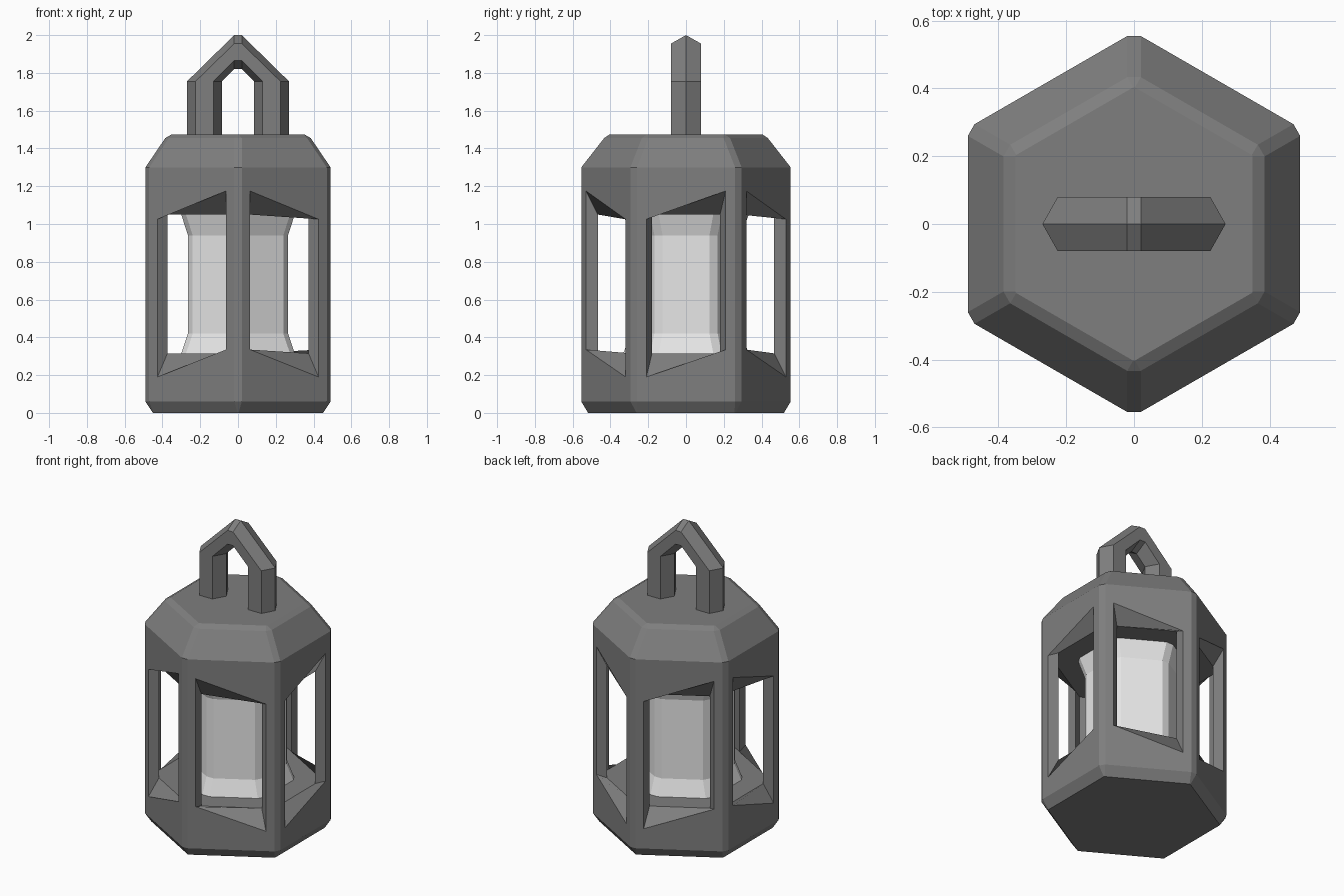
import bpy, bmesh, math
from mathutils import Vector

if "Cube" in bpy.data.objects:
    bpy.data.objects.remove(bpy.data.objects["Cube"])

def material(name, v):
    m = bpy.data.materials.new(name)
    m.diffuse_color = (v, v, v, 1)
    m.use_nodes = True
    m.node_tree.nodes["Principled BSDF"].inputs["Base Color"].default_value = m.diffuse_color
    return m

metal = material("dark grey metal", 0.21)
glow = material("pale candle", 0.8)

def finish(name, bm, mat):
    bmesh.ops.remove_doubles(bm, verts=bm.verts, dist=0.0005)
    bmesh.ops.recalc_face_normals(bm, faces=bm.faces)
    me = bpy.data.meshes.new(name)
    bm.to_mesh(me)
    bm.free()
    me.materials.append(mat)
    ob = bpy.data.objects.new(name, me)
    bpy.context.collection.objects.link(ob)
    return ob

def face(bm, pts):
    bm.faces.new([bm.verts.new(p) for p in pts])

def side_pt(k, d, t, z):
    """Point on hexagon side k: d outward from the axis, t along the side."""
    a = math.radians(60 * k)
    return Vector((d * math.cos(a) - t * math.sin(a),
                   d * math.sin(a) + t * math.cos(a), z))

def hex_ring(d, z, cut):
    """Hexagon of apothem d with clipped corners (12 points)."""
    t = d / math.sqrt(3) - cut
    return [side_pt(k, d, s * t, z) for k in range(6) for s in (-1, 1)]

def band(bm, a, b, skip_sides=False):
    for i in range(12):
        if not (skip_sides and i % 2 == 0):
            j = (i + 1) % 12
            face(bm, (a[i], a[j], b[j], b[i]))

def strip(bm, a, b):
    for i in range(len(a)):
        j = (i + 1) % len(a)
        face(bm, (a[i], a[j], b[j], b[i]))

# Lantern body: clipped hexagon shell
bm = bmesh.new()
CUT, R, RI = 0.023, 0.49, 0.435
rings = [hex_ring(d, z, c) for d, z, c in (
    (0.45, 0, 0.003), (R, 0.06, CUT), (R, 1.30, CUT),
    (0.385, 1.455, CUT), (0.35, 1.475, 0.003))]
for i in range(4):
    band(bm, rings[i], rings[i + 1], skip_sides=(i == 1))
face(bm, rings[0])
face(bm, rings[-1])

# Slanted windows on all six sides, alternating low and high at the corners
T, TI, FLOOR, CEIL = R / math.sqrt(3) - CUT, RI / math.sqrt(3), 0.315, 1.05
low, high = (0.19, 1.025), (0.335, 1.175)
for k in range(6):
    a, b = (low, high) if k % 2 == 0 else (high, low)
    def quad(d, t, za, zb):
        return [side_pt(k, d, -t, za[0]), side_pt(k, d, t, zb[0]),
                side_pt(k, d, t, zb[1]), side_pt(k, d, -t, za[1])]
    wall = quad(R, T, (0.06, 1.30), (0.06, 1.30))
    outer = quad(R, 0.21, a, b)
    inner = quad(RI, 0.18, (FLOOR, CEIL), (FLOOR, CEIL))
    strip(bm, wall, outer)
    strip(bm, outer, inner)
    # inside faces of the posts
    post = quad(RI, TI, (FLOOR, CEIL), (FLOOR, CEIL))
    face(bm, (post[0], inner[0], inner[3], post[3]))
    face(bm, (inner[1], post[1], post[2], inner[2]))

# Chamber floor and ceiling
for z in (FLOOR, CEIL):
    face(bm, [side_pt(k, RI, t, z) for k in range(6) for t in (-TI, -0.18, 0.18)])
finish("lantern_body", bm, metal)

# Candle with flared ends
bm = bmesh.new()
rings = [hex_ring(d, z, 0.029) for d, z in
         ((0.302, 0.31), (0.265, 0.42), (0.265, 0.94), (0.302, 1.055))]
for a, b in zip(rings, rings[1:]):
    band(bm, a, b)
face(bm, rings[0])
face(bm, rings[-1])
finish("candle", bm, glow)

# Pointed carrying handle with six-sided section
bm = bmesh.new()
section = [(0.27, 0), (0.225, 0.08), (0.13, 0.08),
           (0.085, 0), (0.13, -0.08), (0.225, -0.08)]
peak = [2.0, 1.955, 1.865, 1.82, 1.865, 1.955]
half = [[Vector((x, y, z)) for x, y in section] for z in (1.465, 1.755)]
half.append([Vector((0.02, y, z)) for (x, y), z in zip(section, peak)])
loops = half + [[Vector((-p.x, p.y, p.z)) for p in r] for r in reversed(half)]
for a, b in zip(loops, loops[1:]):
    strip(bm, a, b)
face(bm, loops[0])
face(bm, loops[-1])
finish("handle", bm, metal)
